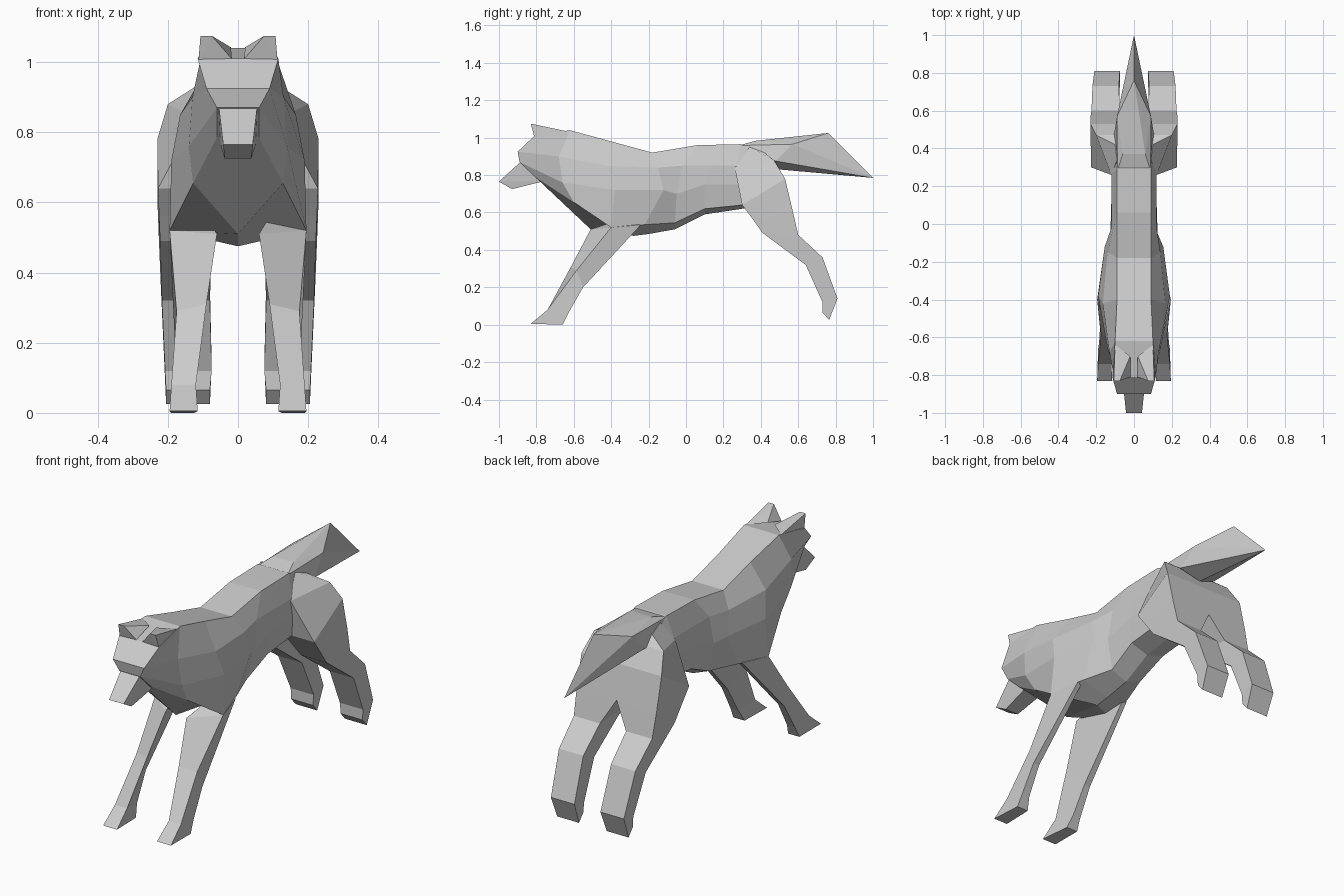
import bpy, bmesh


def finish(name, bm):
    bmesh.ops.recalc_face_normals(bm, faces=bm.faces[:])
    mesh = bpy.data.meshes.new(name)
    bm.to_mesh(mesh)
    bm.free()
    obj = bpy.data.objects.new(name, mesh)
    bpy.context.collection.objects.link(obj)
    return obj


def loft(name, rings):
    """Skin closed rings; close the ends with strips across each ring."""
    bm = bmesh.new()
    vs = [[bm.verts.new(p) for p in ring] for ring in rings]
    n = len(vs[0])
    for a, b in zip(vs, vs[1:]):
        for i in range(n):
            j = (i + 1) % n
            bm.faces.new((a[i], a[j], b[j], b[i]))
    for end in (vs[0], vs[-1]):
        lo, hi = 0, n - 1
        while hi - lo >= 2:
            quad = [end[lo], end[lo + 1], end[hi - 1], end[hi]]
            bm.faces.new(list(dict.fromkeys(quad)))
            lo, hi = lo + 1, hi - 1
    return finish(name, bm)


def hull(name, pts, mirrored=True):
    """Convex block, optionally with its points repeated across x = 0."""
    pts = set(pts)
    if mirrored:
        pts |= {(-x, y, z) for x, y, z in pts if x}
    bm = bmesh.new()
    for p in pts:
        bm.verts.new(p)
    bmesh.ops.convex_hull(bm, input=bm.verts[:])
    bmesh.ops.dissolve_limit(bm, angle_limit=0.02, verts=bm.verts[:], edges=bm.edges[:])
    return finish(name, bm)


def leg(name, sections, side):
    """Sections: outer front, outer back, inner back x, inner front x or point."""
    rings = []
    for front, back, back_x, inner in sections:
        if not isinstance(inner, tuple):
            inner = (inner, front[1], front[2])
        ring = (front, back, (back_x, back[1], back[2]), inner)
        rings.append([(side * x, y, z) for x, y, z in ring])
    return loft(name, rings)


# Head, neck and torso: back edge, upper side, mid side, belly edge, keel
half_rings = [
    [(.115, -.81, 1.01), (.09, -.90, .925), (.06, -.89, .87), (.06, -.80, .785), (0, -.78, .765)],
    [(.10, -.62, 1.04), (.13, -.68, .90), (.14, -.66, .76), (.128, -.60, .655), (0, -.51, .51)],
    [(.09, -.40, .98), (.165, -.42, .85), (.19, -.38, .72), (.195, -.40, .52), (0, -.28, .475)],
    [(.09, -.18, .92), (.14, -.15, .84), (.155, -.12, .72), (.145, -.22, .535), (0, -.20, .485)],
    [(.09, .06, .96), (.12, -.02, .85), (.125, -.05, .70), (.09, -.06, .545), (0, -.06, .51)],
    [(.09, .15, .962), (.12, .12, .85), (.12, .10, .75), (.10, .10, .62), (0, .10, .59)],
    [(.09, .29, .965), (.12, .27, .85), (.12, .27, .75), (.10, .30, .64), (0, .30, .62)],
    [(.08, .45, .89), (.10, .48, .83), (.11, .50, .77), (.10, .53, .66), (0, .53, .64)],
]
loft("body", [h + [(-x, y, z) for x, y, z in h[-2::-1]] for h in half_rings])

# Snout
hull("snout", [(.055, -.88, .875), (.042, -1.0, .765), (.038, -.93, .725), (.05, -.77, .765)])

# Tail
hull("tail", [(.088, .28, .958), (.06, .37, .983), (.09, .57, .965), (.105, .48, .875),
              (0, .50, .83), (0, .76, 1.025), (0, 1.0, .785)])

front_sections = [
    ((.13, -.36, .56), (.11, -.29, .56), .09, .09),
    ((.195, -.40, .52), (.155, -.24, .535), .13, (.06, -.51, .51)),
    ((.175, -.585, .29), (.18, -.55, .20), .145, (.09, -.615, .31)),
    ((.19, -.74, .08), (.185, -.63, .06), .14, .12),
    ((.195, -.83, .005), (.19, -.66, 0), .125, .115),
]
hind_sections = [
    ((.09, .34, .95), (.10, .42, .92), 0, 0),
    ((.12, .26, .84), (.20, .47, .88), 0, .03),
    ((.228, .30, .64), (.23, .53, .78), 0, .05),
    ((.225, .36, .56), (.23, .57, .61), 0, .06),
    ((.222, .41, .49), (.225, .60, .48), .075, .075),
    ((.217, .64, .32), (.22, .73, .36), .08, .08),
    ((.208, .73, .12), (.21, .81, .14), .075, .075),
    ((.205, .73, .065), (.205, .765, .025), .08, .08),
]
ear_points = [(.107, -.83, 1.075), (.075, -.83, 1.075), (.02, -.70, 1.042),
              (.10, -.64, 1.035), (.113, -.81, 1.0), (.018, -.81, 1.01)]

# Paired ears and legs
for side, label in ((1, "left"), (-1, "right")):
    hull("ear_" + label, [(side * x, y, z) for x, y, z in ear_points], False)
    leg("front_leg_" + label, front_sections, side)
    leg("hind_leg_" + label, hind_sections, side)
